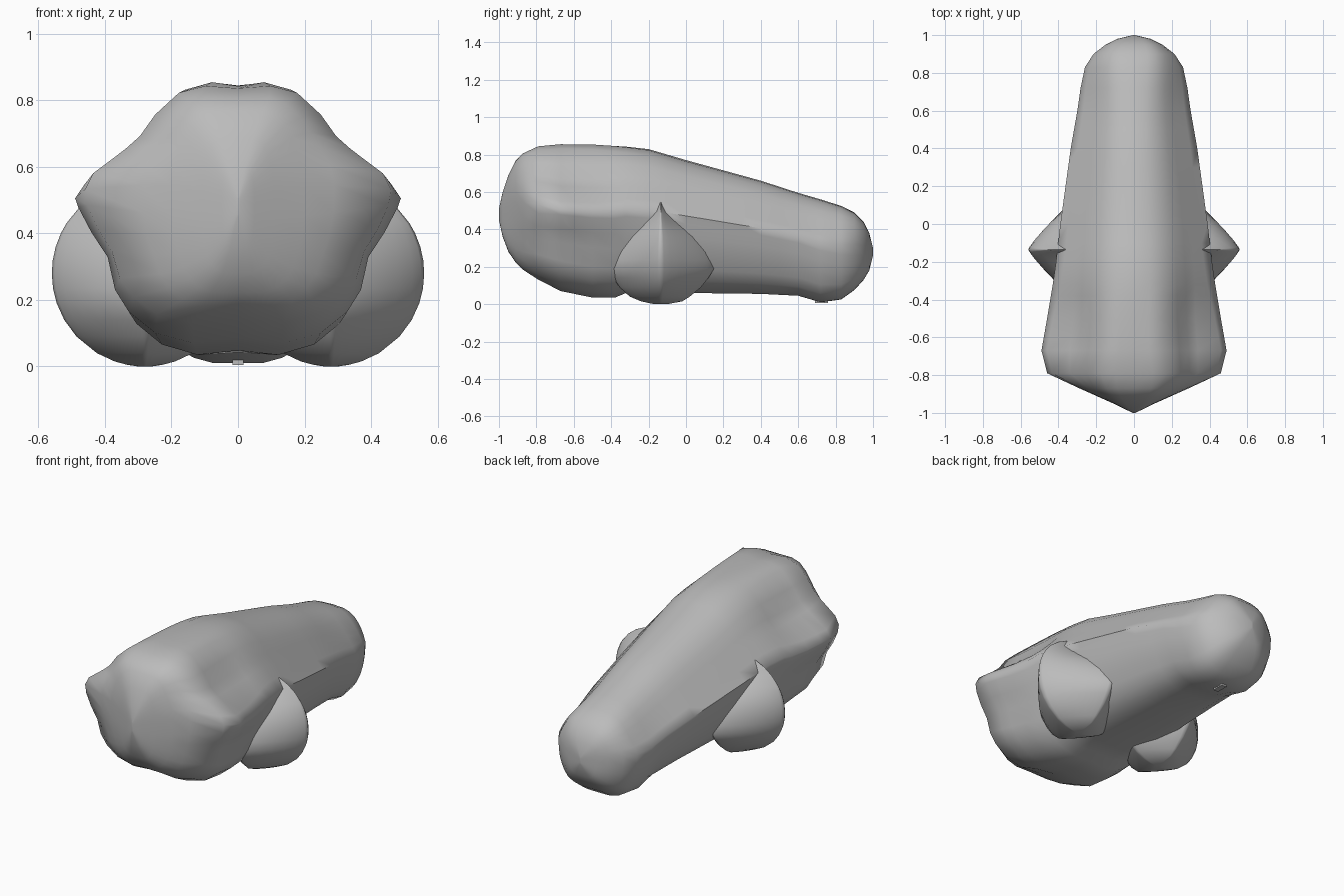
import bpy, bmesh, math

if "Cube" in bpy.data.objects:
    bpy.data.objects.remove(bpy.data.objects["Cube"])

grey = bpy.data.materials.new("plain grey")
grey.diffuse_color = (0.5, 0.5, 0.5, 1)
grey.use_nodes = True
grey.node_tree.nodes["Principled BSDF"].inputs["Base Color"].default_value = grey.diffuse_color


def interp(table, t):
    """Linear lookup of a row by its first column."""
    for a, b in zip(table, table[1:]):
        if t <= b[0]:
            f = (t - a[0]) / (b[0] - a[0])
            return [p + (q - p) * f for p, q in zip(a, b)]
    return list(table[-1])


def loft(name, rings, angle):
    """Skin closed rings, with capped ends."""
    bm = bmesh.new()
    vs = [[bm.verts.new(p) for p in r] for r in rings]
    n = len(vs[0])
    for a, b in zip(vs, vs[1:]):
        for i in range(n):
            j = (i + 1) % n
            bm.faces.new((a[i], a[j], b[j], b[i]))
    bm.faces.new(vs[0])
    bm.faces.new(vs[-1])
    bmesh.ops.recalc_face_normals(bm, faces=bm.faces)
    me = bpy.data.meshes.new(name)
    bm.to_mesh(me)
    bm.free()
    ob = bpy.data.objects.new(name, me)
    bpy.context.collection.objects.link(ob)
    me.materials.append(grey)
    bpy.ops.object.select_all(action='DESELECT')
    ob.select_set(True)
    bpy.context.view_layer.objects.active = ob
    bpy.ops.object.shade_smooth_by_angle(angle=math.radians(angle))
    return ob


# Half cross-sections from top to bottom: (share of half width, share of height)
FRONT = [(0, .985), (.16, 1), (.33, .97), (.49, .865), (.59, .765), (.69, .715),
         (.94, .61), (1, .555), (.98, .52), (.9, .425), (.8, .33), (.755, .205),
         (.67, .12), (.51, .04), (.27, 0), (0, .02)]
REAR = [(0, 1), (.2, .99), (.38, .95), (.54, .88), (.66, .8), (.77, .73),
        (.89, .65), (1, .58), (.97, .52), (.93, .42), (.86, .31), (.75, .18),
        (.64, .09), (.45, .03), (.24, 0), (0, 0)]
N = len(FRONT)
ROUND = [(math.sin(math.pi * i / (N - 1)) ** .55,
          .5 + .5 * math.copysign(abs(math.cos(math.pi * i / (N - 1))) ** .72,
                                  math.cos(math.pi * i / (N - 1)))) for i in range(N)]
ROUND[-1] = (0, 0)

# Stations: y, bottom, top, half width, front weight, rear weight
STATIONS = [
    (-1, .45, .51, .005, 0, 0), (-.98, .36, .60, .05, 0, 0),
    (-.95, .28, .69, .11, .05, 0), (-.91, .22, .77, .20, .2, 0),
    (-.87, .18, .81, .29, .4, 0), (-.79, .13, .845, .46, .8, 0),
    (-.67, .07, .855, .49, 1, 0), (-.5, .035, .855, .46, .8, .2),
    (-.38, .035, .85, .44, .45, .55), (-.32, .06, .845, .43, .25, .75),
    (-.2, .06, .83, .413, .1, .9),
    (0, .06, .77, .39, 0, 1), (.4, .055, .66, .335, 0, 1),
    (.6, .045, .595, .30, 0, .95), (.72, .01, .56, .283, 0, .85),
    (.83, .025, .525, .26, 0, .65), (.9, .075, .49, .215, 0, .4),
    (.95, .13, .44, .15, 0, .2), (.98, .18, .38, .09, 0, 0), (1, .26, .30, .005, 0, 0)]

ys = sorted({s[0] for s in STATIONS} | {-.6, -.1, .2, .3, .5})
rings = []
for y in ys:
    _, zb, zt, w, kf, kr = interp(STATIONS, y)
    half = []
    for f, r, o in zip(FRONT, REAR, ROUND):
        u, v = (kf * f[i] + kr * r[i] + (1 - kf - kr) * o[i] for i in (0, 1))
        half.append((u * w, zb + v * (zt - zb)))
    rings.append([(x, y, z) for x, z in half] + [(-x, y, z) for x, z in half[-2:0:-1]])
loft("body", rings, 55)

# Side pods: round from the front, diamond from above; z, back y, front y
POD = [(0, -.1, -.17), (.015, -.02, -.24), (.04, .02, -.3), (.09, .08, -.355),
       (.14, .12, -.39), (.19, .15, -.42), (.28, .13, -.395), (.36, .08, -.345),
       (.43, 0, -.27), (.48, -.06, -.21), (.52, -.105, -.17), (.555, -.13, -.145)]
for side, label in ((1, "right"), (-1, "left")):
    rings = []
    for z in sorted({p[0] for p in POD} | {.235, .32, .4, .005, .545}):
        _, yb, yf = interp(POD, z)
        a = math.sqrt(max(.28 ** 2 - (z - .28) ** 2, .0004))
        ring = []
        for i in range(32):
            t = 2 * math.pi * i / 32
            c, s = math.cos(t), math.sin(t)
            x = .28 + a * math.copysign(abs(c) ** 1.7, c)
            b = yb + .135 if s > 0 else -.135 - yf
            ring.append((side * x, -.135 + max(b, .005) * math.copysign(abs(s) ** 1.7, s), z))
        rings.append(ring)
    loft(label + "_pod", rings, 100)

# Small tab under the tail
loft("tail_tab", [[(x, y, z) for x, y in ((-.016, .69), (.016, .69), (.016, .76), (-.016, .76))]
                  for z in (.005, .06)], 30)
